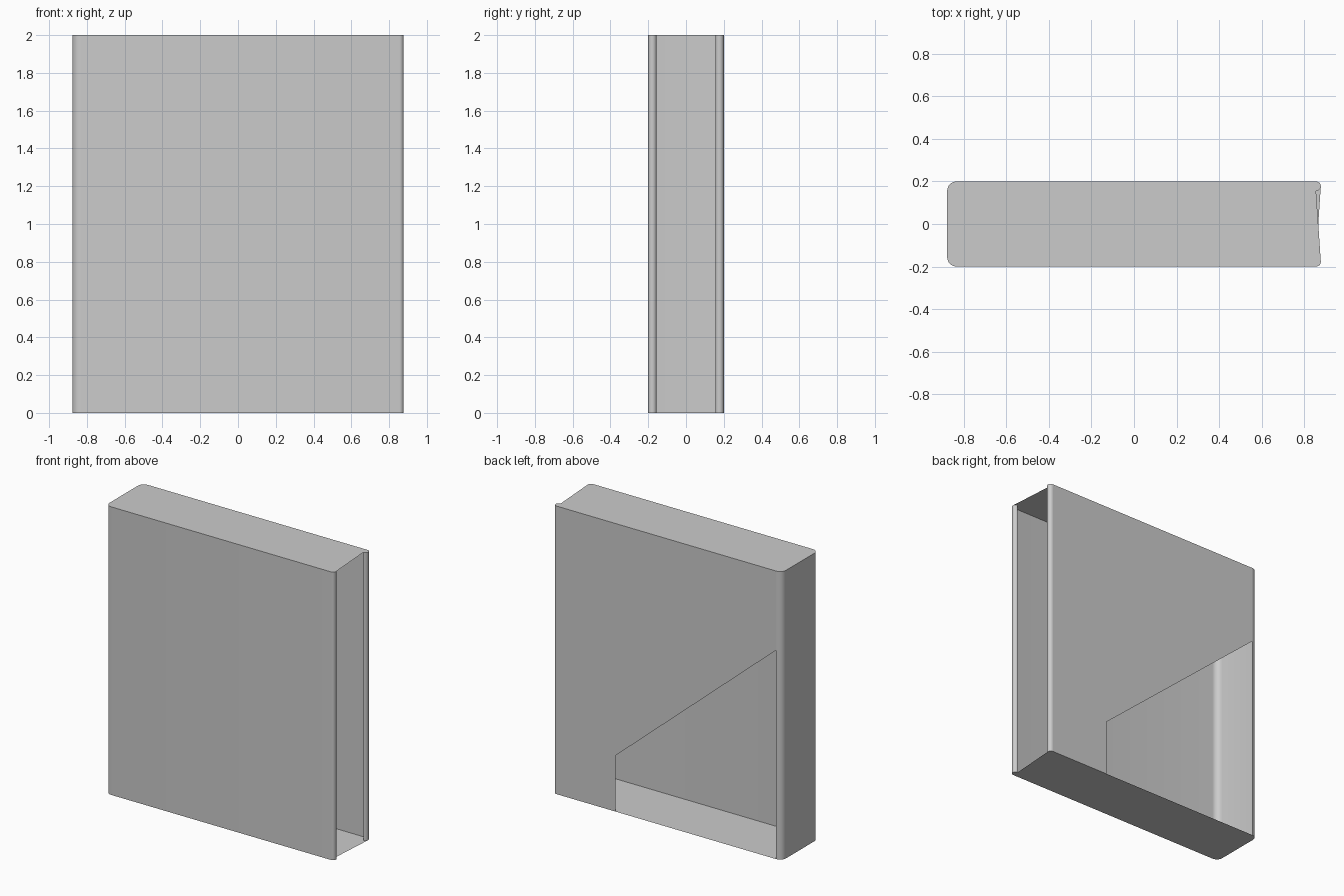
import bpy, bmesh
from math import sin, cos, radians

if "Cube" in bpy.data.objects:
    bpy.data.objects.remove(bpy.data.objects["Cube"])

H, W, D = 2.0, 0.877, 0.2      # height, half width, half depth
R, LIP = 0.045, 0.0225         # left corner radius, rolled lip radius
XL, XR = -W + R, W - LIP       # ends of the flat walls


def arc(cx, cy, r, a0, a1, n):
    return [(cx + r * cos(radians(a0 + (a1 - a0) * i / n)),
             cy + r * sin(radians(a0 + (a1 - a0) * i / n))) for i in range(n + 1)]


def make(name, faces):
    bm = bmesh.new()
    for pts in faces:
        bm.faces.new([bm.verts.new(p) for p in pts])
    bmesh.ops.remove_doubles(bm, verts=bm.verts, dist=1e-5)
    me = bpy.data.meshes.new(name)
    bm.to_mesh(me)
    bm.free()
    ob = bpy.data.objects.new(name, me)
    bpy.context.collection.objects.link(ob)
    bpy.context.view_layer.objects.active = ob
    ob.select_set(True)
    bpy.ops.object.shade_smooth_by_angle(angle=radians(35))
    ob.select_set(False)


def wall(path):
    return [[(*a, 0), (*b, 0), (*b, H), (*a, H)] for a, b in zip(path, path[1:])]


# Cross-section pieces, counter-clockwise seen from above
back_lip = arc(XR, D - LIP, LIP, -90, 90, 12)
front_lip = arc(XR, -D + LIP, LIP, -90, 90, 12)
left_end = arc(XL, D - R, R, 90, 180, 8) + arc(XL, -D + R, R, 180, 270, 8)

# Front wall, left end and rolled lips
make("sleeve_wall", wall(left_end + front_lip))
make("back_lip", wall(back_lip))

# Back wall with the slanted cut-out at the lower left end
back = [(XR, 0), (0.40, 0), (0.40, 0.39), (XL, 1.45), (XL, H), (XR, H)]
make("back_wall", [[(x, D, z) for x, z in back]])

# End caps, their open edges slanting in opposite directions
top = back_lip + left_end + front_lip[:7]
bottom = back_lip[6:] + left_end + front_lip
make("top_cap", [[(x, y, H) for x, y in top]])
make("bottom_cap", [[(x, y, 0) for x, y in reversed(bottom)]])
